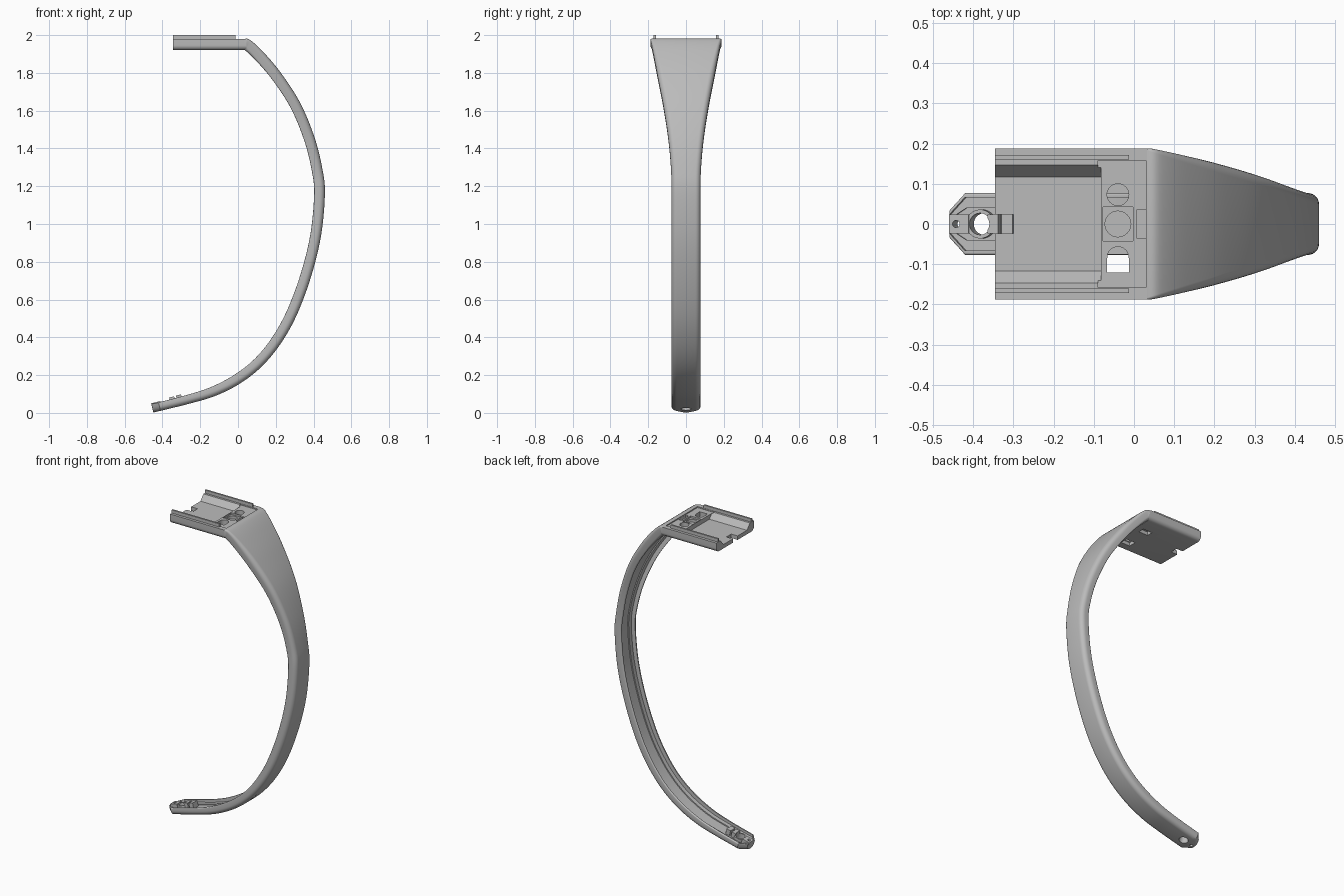
import bpy, bmesh, math
from mathutils import Vector, Matrix

old = bpy.data.objects.get("Cube")
if old:
    bpy.data.objects.remove(old, do_unlink=True)

grey = bpy.data.materials.new("plain grey")
grey.use_nodes = True
grey.diffuse_color = (0.5, 0.5, 0.5, 1)
grey.node_tree.nodes["Principled BSDF"].inputs["Base Color"].default_value = (0.5, 0.5, 0.5, 1)


def finish(name, bm):
    bmesh.ops.recalc_face_normals(bm, faces=bm.faces)
    mesh = bpy.data.meshes.new(name)
    bm.to_mesh(mesh)
    bm.free()
    mesh.materials.append(grey)
    ob = bpy.data.objects.new(name, mesh)
    bpy.context.collection.objects.link(ob)
    return ob


def loft(name, rings):
    """Skin closed rings of equal length and cap both ends."""
    bm = bmesh.new()
    loops = [[bm.verts.new(p) for p in ring] for ring in rings]
    n = len(loops[0])
    for a, b in zip(loops, loops[1:]):
        for i in range(n):
            bm.faces.new((a[i], a[(i + 1) % n], b[(i + 1) % n], b[i]))
    bm.faces.new(loops[0])
    bm.faces.new(loops[-1])
    return finish(name, bm)


def box(name, x, y, z, frame=Matrix()):
    corners = [(y[0], z[0]), (y[1], z[0]), (y[1], z[1]), (y[0], z[1])]
    return loft(name, [[frame @ Vector((px, *c)) for c in corners] for px in x])


def disc(name, x, y, r, z, frame=Matrix()):
    turn = [2 * math.pi * i / 32 for i in range(32)]
    return loft(name, [[frame @ Vector((x + r * math.cos(a), y + r * math.sin(a), h))
                        for a in turn] for h in z])


def activate(ob):
    bpy.ops.object.select_all(action='DESELECT')
    ob.select_set(True)
    bpy.context.view_layer.objects.active = ob


def carve(targets, cutter):
    cutter.hide_render = True
    for ob in targets:
        activate(ob)
        mod = ob.modifiers.new("cut", 'BOOLEAN')
        mod.operation, mod.solver, mod.object = 'DIFFERENCE', 'EXACT', cutter
        bpy.ops.object.modifier_apply(modifier=mod.name)
    bpy.data.objects.remove(cutter, do_unlink=True)


def smooth(ob):
    activate(ob)
    bpy.ops.object.shade_smooth_by_angle(angle=math.radians(32))


def arc(cy, cz, r, start, steps=6):
    """Quarter circle from the start angle, in degrees."""
    return [(cy + r * math.cos(a), cz + r * math.sin(a))
            for a in (math.radians(start + 90 * i / steps) for i in range(steps + 1))]


def mirrored(half):
    return half + [(-y, z) for y, z in reversed(half)]


# Curved arm: outer edge x, z, half width, thickness
stations = [(0.032, 1.98, 0.188, 0.06), (0.063, 1.975, 0.185, 0.06), (0.13, 1.915, 0.172, 0.06),
            (0.227, 1.80, 0.15, 0.058), (0.33, 1.64, 0.12, 0.057), (0.406, 1.456, 0.093, 0.057),
            (0.447, 1.29, 0.079, 0.057), (0.46, 1.16, 0.077, 0.057), (0.44, 0.94, 0.077, 0.057),
            (0.388, 0.725, 0.077, 0.057), (0.312, 0.52, 0.077, 0.057), (0.225, 0.365, 0.077, 0.056),
            (0.125, 0.245, 0.077, 0.055), (0.01, 0.155, 0.077, 0.055), (-0.12, 0.09, 0.077, 0.052),
            (-0.253, 0.05, 0.077, 0.048), (-0.41, 0.011, 0.077, 0.046), (-0.448, 0.002, 0.035, 0.046)]


def spline(points, steps):
    pts = [Vector(p) for p in points]
    out = []
    for i in range(len(pts) - 1):
        p0, p1, p2, p3 = (pts[max(0, min(len(pts) - 1, i + k))] for k in (-1, 0, 1, 2))
        for s in range(steps):
            t = s / steps
            out.append(p1 + (p2 - p0) * t / 2 + (2 * p0 - 5 * p1 + 4 * p2 - p3) * t * t / 2
                       + (3 * p1 - p0 - 3 * p2 + p3) * t ** 3 / 2)
    return out + [pts[-1]]


def section(w, t, blend):
    """Channel outline as (across, depth), open on the inner side."""
    ro, ri = 0.004 + 0.024 * blend, 0.026 - 0.02 * blend
    g = w - ri - 0.005
    half = arc(w - ro, ro, ro, -90) + arc(w - ri, t - ri, ri, 0)
    half += [(g, t), (g, 0.031), (0.6 * g, 0.031), (0.6 * g, 0.024)]
    return mirrored(half)


path = spline(stations[:-1], 6) + [Vector(stations[-1])]
rings = []
for i, p in enumerate(path):
    d = path[min(i + 1, len(path) - 1)] - path[max(i - 1, 0)]
    tangent = Vector((d[0], 0, d[1])).normalized()
    if i == 0:
        tangent = Vector((1, 0, 0))
    inward = Vector((tangent.z, 0, -tangent.x))
    rings.append([Vector((p[0], y, p[1])) + inward * depth
                  for y, depth in section(p[2], p[3], min(1, i / 18))])
arm = loft("curved_arm", rings)

# Flat top plate with rounded lower edges
outline = mirrored([(0.0, 1.92)] + arc(0.188 - 0.026, 1.946, 0.026, -90) + [(0.188, 1.98), (0.09, 1.98)])
outline = [p for i, p in enumerate(outline) if i < len(outline) - 1]
plate = loft("top_plate", [[(x, y, z) for y, z in outline] for x in (-0.345, 0.034)])

# Sloped tray, shallow bed, notch and sockets
tray = [(-0.117, 1.945), (0.117, 1.945), (0.155, 1.99), (-0.155, 1.99)]
carve([plate], loft("tray_cutter", [[(x, y, z) for y, z in tray] for x in (-0.4, -0.082)]))
carve([plate], box("bed_cutter", (-0.09, 0.03), (-0.158, 0.158), (1.973, 2)))
carve([plate], box("notch_cutter", (-0.4, -0.3), (-0.024, 0.024), (1.9, 2)))
carve([plate], box("socket_cutter", (-0.077, -0.003), (-0.042, 0.042), (1.962, 2)))
carve([plate], disc("dial_cutter", -0.04, 0, 0.032, (1.945, 2)))
carve([plate], box("clip_cutter", (0.008, 0.0295), (-0.036, 0.036), (1.95, 2)))
carve([plate], disc("round_cutter", -0.04, 0.073, 0.027, (1.938, 2)))
carve([plate], disc("arch_cutter", -0.04, -0.083, 0.0265, (1.938, 2)))
carve([plate], box("port_cutter", (-0.067, -0.013), (-0.12, -0.084), (1.937, 2)))
for low, high in ((-0.125, -0.076), (0.035, 0.074)):
    carve([plate], box("under_cutter", (-0.072, -0.008), (low, high), (1.9, 1.942)))

# Guide rails
for name, side in (("left_rail", 1), ("right_rail", -1)):
    box(name, (-0.345, -0.012), sorted((0.160 * side, 0.171 * side)), (1.965, 2.0))

# Fittings on the sloping lower end
slope = math.atan2(0.048, 0.195)
tip = Matrix.Translation((-0.448, 0, 0.002)) @ Matrix.Rotation(-slope, 4, 'Y')
boss = box("tip_boss", (0.0, 0.05), (-0.024, 0.024), (0.01, 0.05), tip)
collar = disc("latch_collar", 0.078, 0, 0.036, (0.01, 0.044), tip)
ridge = box("latch_ridge", (0.1, 0.127), (-0.024, 0.024), (0.01, 0.057), tip)
box("latch_stop", (0.137, 0.165), (-0.024, 0.024), (0.01, 0.058), tip)
fittings = [arm, boss, collar, ridge]
carve(fittings, disc("latch_hole_cutter", 0.078, 0, 0.027, (-0.05, 0.1), tip))
carve([arm, boss], disc("pin_hole_cutter", 0.018, 0, 0.009, (-0.05, 0.1), tip))

for ob in (arm, plate, boss, collar, ridge):
    smooth(ob)
